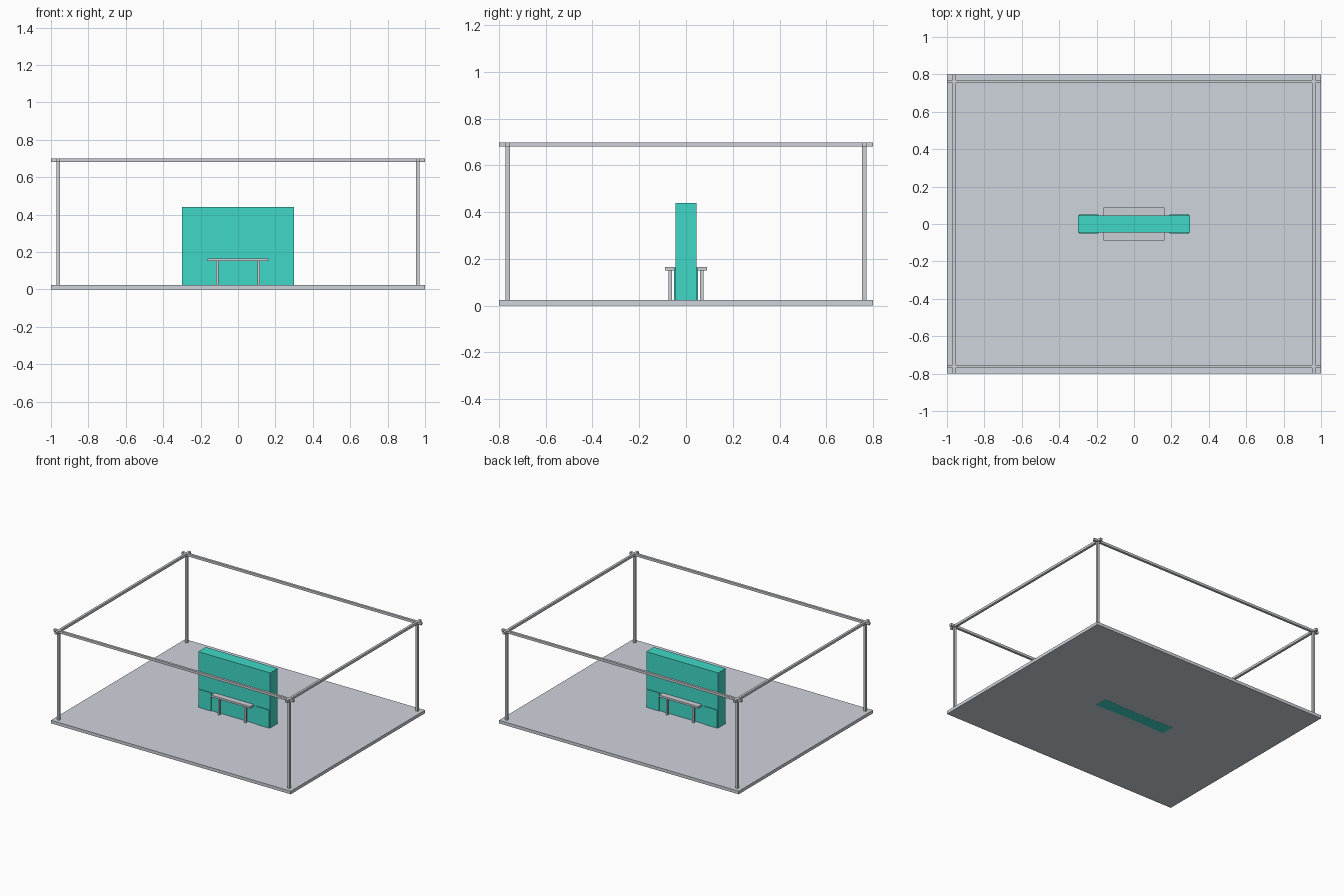
import bpy

if "Cube" in bpy.data.objects:
    bpy.data.objects.remove(bpy.data.objects["Cube"])


def material(name, rgb):
    """Flat material from sRGB 0-255 values."""
    m = bpy.data.materials.new(name)
    lin = [((c / 255 + 0.055) / 1.055) ** 2.4 for c in rgb]
    m.diffuse_color = (*lin, 1)
    m.use_nodes = True
    m.node_tree.nodes["Principled BSDF"].inputs["Base Color"].default_value = m.diffuse_color
    return m


SLAB = material("pale slab grey", (207, 213, 221))
METAL = material("metal grey", (204, 208, 213))
TEAL = material("teal", (64, 217, 200))


def box(name, lo, hi, mat):
    """Box between two opposite corners."""
    c = [(a + b) / 2 for a, b in zip(lo, hi)]
    bpy.ops.mesh.primitive_cube_add(size=1, location=c)
    ob = bpy.context.object
    ob.name = name
    ob.scale = [abs(b - a) for a, b in zip(lo, hi)]
    bpy.ops.object.transform_apply(location=False, rotation=False, scale=True)
    ob.data.materials.append(mat)
    return ob


def bar(name, centre, size, mat):
    """Box from its centre and size."""
    return box(name, [c - s / 2 for c, s in zip(centre, size)],
               [c + s / 2 for c, s in zip(centre, size)], mat)


PX, PY, T = 0.962, 0.762, 0.018   # post positions and bar thickness
BASE = 0.024

# Floor slab, raised a hair so the wall footprint shows underneath
box("floor_slab", (-1, -0.8, 0.0006), (1, 0.8, BASE), SLAB)

# Corner posts
for sx in (-1, 1):
    for sy in (-1, 1):
        box("corner_post", (sx * PX - T / 2, sy * PY - T / 2, BASE),
            (sx * PX + T / 2, sy * PY + T / 2, 0.688), METAL)

# Top rails crossing past the corners
for s in (-1, 1):
    bar("long_rail", (0, s * PY, 0.69), (2, T, T), METAL)
    bar("short_rail", (s * PX, 0, 0.69), (T, 1.6, T), METAL)

# Central wall with slightly proud lower end blocks
box("centre_wall", (-0.3, -0.045, 0), (0.3, 0.045, 0.44), TEAL)
for s in (-1, 1):
    bar("wall_end_block", (s * 0.241, 0, 0.08), (0.104, 0.102, 0.16), TEAL)

# Bench on each side of the wall: top board and two legs
for s in (-1, 1):
    box("bench_top", (-0.164, s * 0.044, 0.151), (0.164, s * 0.089, 0.166), METAL)
    for x in (-0.11, 0.11):
        bar("bench_leg", (x, s * 0.067, 0.088), (0.014, 0.014, 0.128), METAL)
